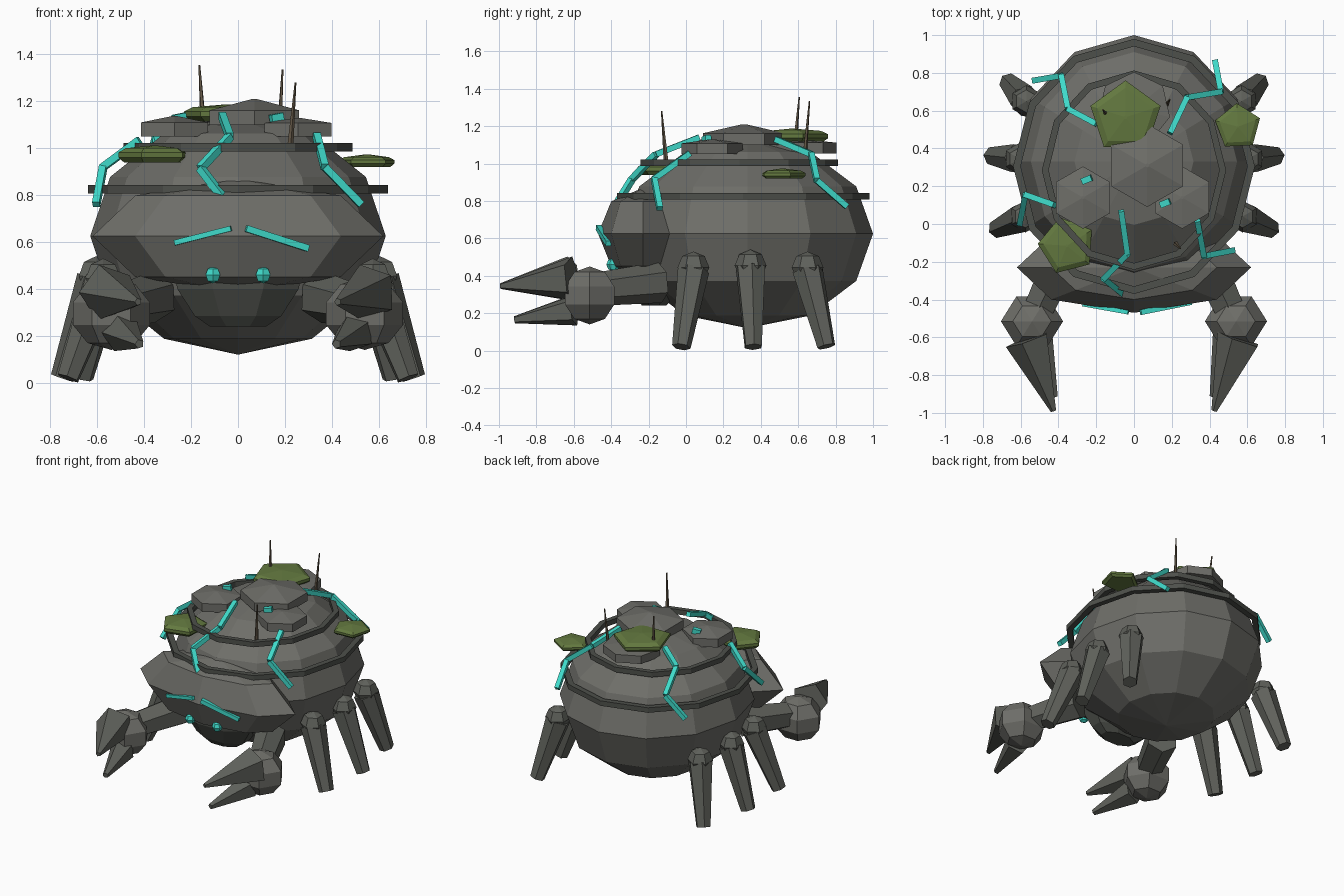
import bpy, bmesh, math
from mathutils import Vector, Matrix

if "Cube" in bpy.data.objects:
    bpy.data.objects.remove(bpy.data.objects["Cube"])


def mat(name, rgb):
    m = bpy.data.materials.new(name)
    m.diffuse_color = (*rgb, 1)
    m.use_nodes = True
    m.node_tree.nodes["Principled BSDF"].inputs["Base Color"].default_value = m.diffuse_color
    return m


STONE = mat("stone grey", (0.155, 0.155, 0.14))
DARK = mat("dark stone", (0.075, 0.08, 0.07))
LIMB = mat("limb grey", (0.115, 0.12, 0.105))
MOSS = mat("moss green", (0.125, 0.19, 0.05))
GLOW = mat("glowing teal", (0.05, 0.7, 0.59))
TWIG = mat("twig brown", (0.13, 0.1, 0.065))


def finish(name, bm, material):
    bmesh.ops.recalc_face_normals(bm, faces=bm.faces)
    me = bpy.data.meshes.new(name)
    bm.to_mesh(me)
    bm.free()
    me.materials.append(material)
    ob = bpy.data.objects.new(name, me)
    bpy.context.collection.objects.link(ob)
    return ob


def ball(name, loc, scale, seg, rings, material, turn=0):
    bm = bmesh.new()
    bmesh.ops.create_uvsphere(bm, u_segments=seg, v_segments=rings, radius=1,
                              matrix=Matrix.Translation(loc) @ Matrix.Diagonal((*scale, 1))
                              @ Matrix.Rotation(turn, 4, 'Z'))
    return finish(name, bm, material)


def add_taper(bm, a, b, r1, r2, sides, spin=0):
    a, b = Vector(a), Vector(b)
    d = b - a
    m = (Matrix.Translation((a + b) / 2) @ d.to_track_quat('Z', 'Y').to_matrix().to_4x4()
         @ Matrix.Rotation(spin, 4, 'Z'))
    bmesh.ops.create_cone(bm, cap_ends=True, segments=sides, radius1=r1, radius2=r2,
                          depth=d.length, matrix=m)


def taper(name, a, b, r1, r2, sides, material, spin=0):
    bm = bmesh.new()
    add_taper(bm, a, b, r1, r2, sides, spin)
    return finish(name, bm, material)


def stack(name, centre, layers, sides, material, turn=0):
    """Closed solid from layers (z, rx, ry) of regular polygons."""
    bm = bmesh.new()
    rows = []
    for z, rx, ry in layers:
        rows.append([bm.verts.new((centre[0] + rx * math.cos(turn + math.tau * i / sides),
                                   centre[1] + ry * math.sin(turn + math.tau * i / sides), z))
                     for i in range(sides)])
    for lo, hi in zip(rows, rows[1:]):
        for i in range(sides):
            j = (i + 1) % sides
            bm.faces.new((lo[i], lo[j], hi[j], hi[i]))
    bm.faces.new(rows[0])
    bm.faces.new(rows[-1])
    return finish(name, bm, material)


def slab(name, x, y, z0, z1, peak, r, sides, turn):
    """Straight-sided rock plate with a raised middle."""
    return stack(name, (x, y), [(z0, r, r), (z1, r, r), (peak, r * .05, r * .05)],
                 sides, STONE, turn)


def moss(name, x, y, z0, z1, r, turn):
    """Five-sided cushion with bevelled rims."""
    h = z1 - z0
    return stack(name, (x, y), [(z0, r * .85, r * .85), (z0 + h * .35, r, r),
                                (z0 + h * .7, r, r), (z1, r * .8, r * .8),
                                (z1 + .012, r * .05, r * .05)], 5, MOSS, turn)


def band(name, y, z, rx, ry, half_w, half_h, sides):
    """Four-sided hoop around the shell."""
    bm = bmesh.new()
    rows = []
    for i in range(sides):
        a = math.tau * i / sides + math.pi / 2
        rows.append([bm.verts.new(((rx + u) * math.cos(a), y + (ry + u) * math.sin(a), z + v))
                     for u, v in ((-half_w, -half_h), (half_w, -half_h),
                                  (half_w, half_h), (-half_w, half_h))])
    for i in range(sides):
        p, q = rows[i], rows[(i + 1) % sides]
        for k in range(4):
            bm.faces.new((p[k], p[(k + 1) % 4], q[(k + 1) % 4], q[k]))
    return finish(name, bm, DARK)


def crack(name, pts, r=0.022):
    bm = bmesh.new()
    for a, b in zip(pts, pts[1:]):
        add_taper(bm, a, b, r, r, 4, math.pi / 4)
    return finish(name, bm, GLOW)


# Shell and its two hoops
ball("shell", (0, 0.33, 0.625), (0.63, 0.67, 0.505), 12, 6, STONE)
band("lower_band", 0.305, 0.825, 0.62, 0.655, 0.02, 0.018, 12)
band("upper_band", 0.285, 1.005, 0.47, 0.51, 0.018, 0.018, 12)

# Brow and jaw
ball("brow", (0, -0.23, 0.625), (0.62, 0.24, 0.245), 8, 4, STONE)
stack("jaw", (0, -0.17), [(0.24, 0.13, 0.07), (0.285, 0.2, 0.11), (0.4, 0.28, 0.165),
                          (0.45, 0.29, 0.17)], 8, DARK, math.pi / 8)

# Eyes and glowing brow slits
for s, n in ((-1, "left"), (1, "right")):
    ball(n + "_eye", (s * 0.107, -0.39, 0.46), (0.036, 0.036, 0.036), 6, 4, GLOW)
crack("left_brow_slit", [(-0.27, -0.425, 0.597), (-0.03, -0.468, 0.658)], 0.016)
crack("right_brow_slit", [(0.035, -0.468, 0.658), (0.3, -0.415, 0.573)], 0.02)

# Rock slabs on top
slab("crown_slab", 0.07, 0.31, 1.1, 1.162, 1.21, 0.22, 6, math.pi / 6)
slab("left_slab", -0.27, 0.14, 1.05, 1.11, 1.138, 0.165, 6, math.pi / 6)
slab("right_slab", 0.255, 0.14, 1.05, 1.108, 1.13, 0.165, 6, math.pi / 6)
slab("rear_slab", 0.0, 0.61, 1.055, 1.112, 1.13, 0.195, 7, math.pi / 2)

# Moss patches
moss("rear_moss", -0.045, 0.565, 1.115, 1.175, 0.195, math.pi / 2)
moss("right_moss", 0.55, 0.515, 0.92, 0.962, 0.125, math.pi / 2 + .05)
moss("left_moss", -0.355, -0.115, 0.94, 1.0, 0.155, math.pi / 2 + .25)

# Twigs
taper("rear_twig_left", (-0.15, 0.585, 1.13), (-0.165, 0.605, 1.355), 0.012, 0.004, 5, TWIG)
taper("rear_twig_right", (0.175, 0.635, 1.05), (0.19, 0.66, 1.335), 0.012, 0.004, 5, TWIG)
taper("front_twig", (0.222, -0.105, 1.0), (0.245, -0.13, 1.28), 0.014, 0.004, 5, TWIG)

# Glowing cracks over the shell
crack("front_crack", [(-0.068, 0.07, 1.14), (-0.035, -0.16, 1.05), (-0.16, -0.29, 0.915),
                      (-0.06, -0.37, 0.785)])
crack("right_crack", [(0.335, 0.02, 1.055), (0.37, -0.17, 0.92), (0.525, -0.14, 0.76)])
crack("left_crack", [(-0.42, 0.10, 1.035), (-0.575, 0.155, 0.92), (-0.605, 0.0, 0.76)])
crack("rear_left_crack", [(-0.2, 0.53, 1.11), (-0.35, 0.61, 1.04), (-0.385, 0.785, 0.91),
                          (-0.53, 0.76, 0.77)])
crack("rear_right_crack", [(0.19, 0.48, 1.13), (0.28, 0.67, 1.05), (0.46, 0.7, 0.91),
                           (0.43, 0.86, 0.77)])
for n, x, y in (("left_crystal", -0.25, 0.235), ("right_crystal", 0.165, 0.11)):
    crack(n, [(x - 0.025, y - 0.01, 1.125), (x + 0.025, y + 0.01, 1.135)], 0.024)

# Legs and claws, mirrored
LEGS = (("front", (0.575, 0.04, 0.43), (0.725, -0.025, 0.02)),
        ("middle", (0.605, 0.345, 0.44), (0.75, 0.36, 0.02)),
        ("rear", (0.57, 0.65, 0.43), (0.665, 0.75, 0.022)))
for s, side in ((-1, "left"), (1, "right")):
    def at(p):
        return (s * p[0], p[1], p[2])
    for n, hip, foot in LEGS:
        taper(f"{side}_{n}_leg", at(hip), at(foot), 0.085, 0.05, 6, LIMB)
        ball(f"{side}_{n}_hip", at((hip[0], hip[1], hip[2] + 0.015)), (0.085,) * 3, 6, 4, LIMB)
    taper(side + "_arm", at((0.36, -0.14, 0.365)), at((0.51, -0.46, 0.33)), 0.11, 0.09, 6, LIMB)
    ball(side + "_hand", at((0.54, -0.515, 0.295)), (0.173, 0.16, 0.155), 6, 5, STONE, math.pi / 6)
    taper(side + "_upper_finger", at((0.56, -0.61, 0.385)), at((0.425, -0.99, 0.345)),
          0.125, 0.016, 5, LIMB, math.pi / 2)
    taper(side + "_lower_finger", at((0.5, -0.6, 0.215)), at((0.42, -0.915, 0.165)),
          0.085, 0.02, 5, LIMB, math.pi / 2)
